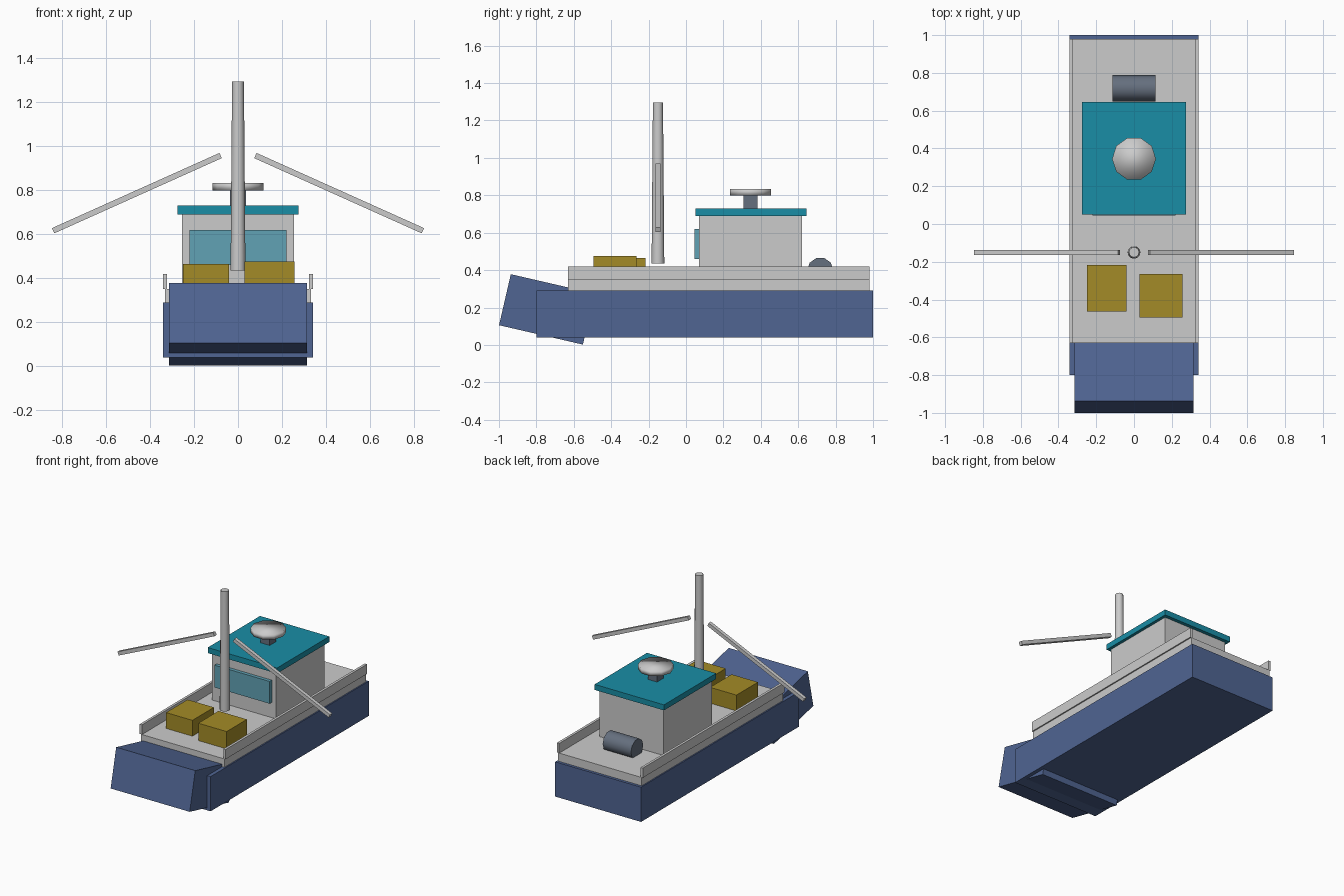
import bpy
from math import radians, atan2, hypot

if "Cube" in bpy.data.objects:
    bpy.data.objects.remove(bpy.data.objects["Cube"])


def material(name, rgb):
    m = bpy.data.materials.new(name)
    m.diffuse_color = (*rgb, 1)
    m.use_nodes = True
    m.node_tree.nodes["Principled BSDF"].inputs["Base Color"].default_value = m.diffuse_color
    return m


NAVY = material("navy_paint", (0.08, 0.13, 0.29))
TEAL = material("teal_paint", (0.01, 0.27, 0.38))
GLASS = material("window_glass", (0.12, 0.36, 0.46))
OCHRE = material("ochre_crate", (0.37, 0.26, 0.02))
SLATE = material("slate_metal", (0.13, 0.16, 0.21))


def finish(name, mat):
    o = bpy.context.object
    o.name = name
    if mat:
        o.data.materials.append(mat)
    return o


def block(name, size, loc, mat=None, rot=(0, 0, 0)):
    """Box given by full size, centre and rotation."""
    bpy.ops.mesh.primitive_cube_add(size=1, location=loc, rotation=rot)
    o = finish(name, mat)
    o.scale = size
    bpy.ops.object.transform_apply(location=False, rotation=False, scale=True)
    return o


def box(name, x, y, z, mat=None):
    """Axis-aligned box given by its extents."""
    ext = (x, y, z)
    return block(name, [b - a for a, b in ext], [(a + b) / 2 for a, b in ext], mat)


def rod(name, r1, r2, depth, loc, sides, mat=None, rot=(0, 0, 0), full=False):
    """Round, optionally tapered part."""
    bpy.ops.mesh.primitive_cone_add(vertices=sides, radius1=r1, radius2=r2,
                                    depth=depth, location=loc, rotation=rot)
    o = finish(name, mat)
    if full:
        bpy.ops.object.shade_smooth()
    else:
        bpy.ops.object.shade_smooth_by_angle(angle=radians(50))
    return o


# Hull with tilted bow block
box("hull", (-0.342, 0.342), (-0.80, 1.0), (0.04, 0.29), NAVY)
block("bow", (0.63, 0.46, 0.28), (0, -0.744, 0.19), NAVY, (radians(-13), 0, 0))

# Deck and side rails
box("deck", (-0.333, 0.333), (-0.63, 0.98), (0.28, 0.35))
for side, s in (("left", -1), ("right", 1)):
    block(side + "_rail", (0.018, 1.61, 0.07), (s * 0.333, 0.175, 0.385))

# Cabin, roof and front window
box("cabin", (-0.255, 0.255), (0.07, 0.62), (0.34, 0.69))
box("cabin_roof", (-0.276, 0.276), (0.05, 0.645), (0.69, 0.73), TEAL)
box("cabin_window", (-0.22, 0.22), (0.045, 0.075), (0.46, 0.62), GLASS)

# Radar on the roof
box("radar_post", (-0.037, 0.037), (0.308, 0.382), (0.725, 0.805), SLATE)
rod("radar_disc", 0.116, 0.116, 0.034, (0, 0.345, 0.817), 10,
    rot=(0, 0, radians(90)), full=True)

# Mast and outrigger poles
rod("mast", 0.034, 0.027, 0.86, (0, -0.15, 0.865), 12)
dx, dz = 0.762, -0.342
for side, s in (("left", -1), ("right", 1)):
    block(side + "_outrigger", (hypot(dx, dz), 0.026, 0.026),
          (s * 0.46, -0.15, 0.787), None, (0, s * atan2(-dz, dx), 0))

# Cargo crates on the foredeck
box("left_crate", (-0.25, -0.04), (-0.462, -0.217), (0.345, 0.464), OCHRE)
box("right_crate", (0.03, 0.256), (-0.495, -0.265), (0.345, 0.475), OCHRE)

# Winch drum behind the cabin
rod("winch_drum", 0.07, 0.07, 0.225, (0, 0.718, 0.398), 10, SLATE,
    (0, radians(90), 0))
